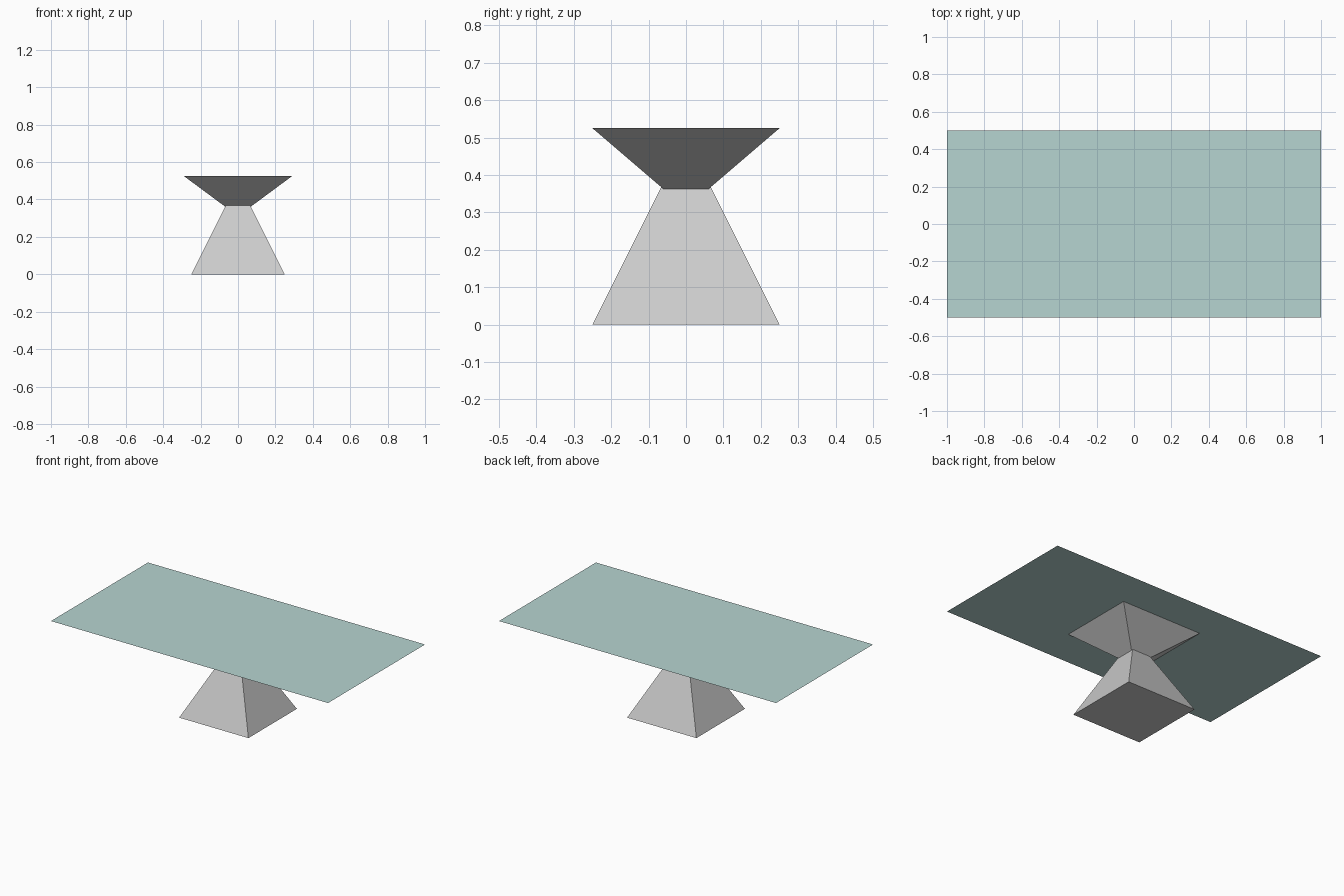
import bpy
from math import pi, sqrt, atan2

if "Cube" in bpy.data.objects:
    bpy.data.objects.remove(bpy.data.objects["Cube"])


def pyramid(name, half_x, half_y, z_base, height, point_down=False, fill='NGON'):
    """Four-sided pyramid with its sides square to the axes."""
    bpy.ops.mesh.primitive_cone_add(vertices=4, radius1=sqrt(2), radius2=0,
                                    depth=1, end_fill_type=fill)
    ob = bpy.context.object
    ob.name = name
    flip = -1 if point_down else 1
    ob.rotation_euler = (0, 0, pi / 4)
    bpy.ops.object.transform_apply(rotation=True)
    ob.rotation_euler = (pi if point_down else 0, 0, 0)
    ob.scale = (half_x, half_y, height)
    ob.location = (0, 0, z_base + flip * height / 2)
    bpy.ops.object.transform_apply()
    return ob


# Floor pyramid and the inverted pyramid it pierces
pyramid("base_pyramid", 0.25, 0.25, 0.0, 0.5)
pyramid("support_pyramid", 0.289, 0.25, 0.525, 0.214, point_down=True, fill='NOTHING')

# Paper-thin tabletop
bpy.ops.mesh.primitive_plane_add(size=1, location=(0, 0, 0.525))
top = bpy.context.object
top.name = "tabletop"
top.scale = (2, 1, 1)
bpy.ops.object.transform_apply()
mat = bpy.data.materials.new("teal")
mat.diffuse_color = (0.47, 0.66, 0.64, 1)
mat.use_nodes = True
mat.node_tree.nodes["Principled BSDF"].inputs["Base Color"].default_value = mat.diffuse_color
top.data.materials.append(mat)
